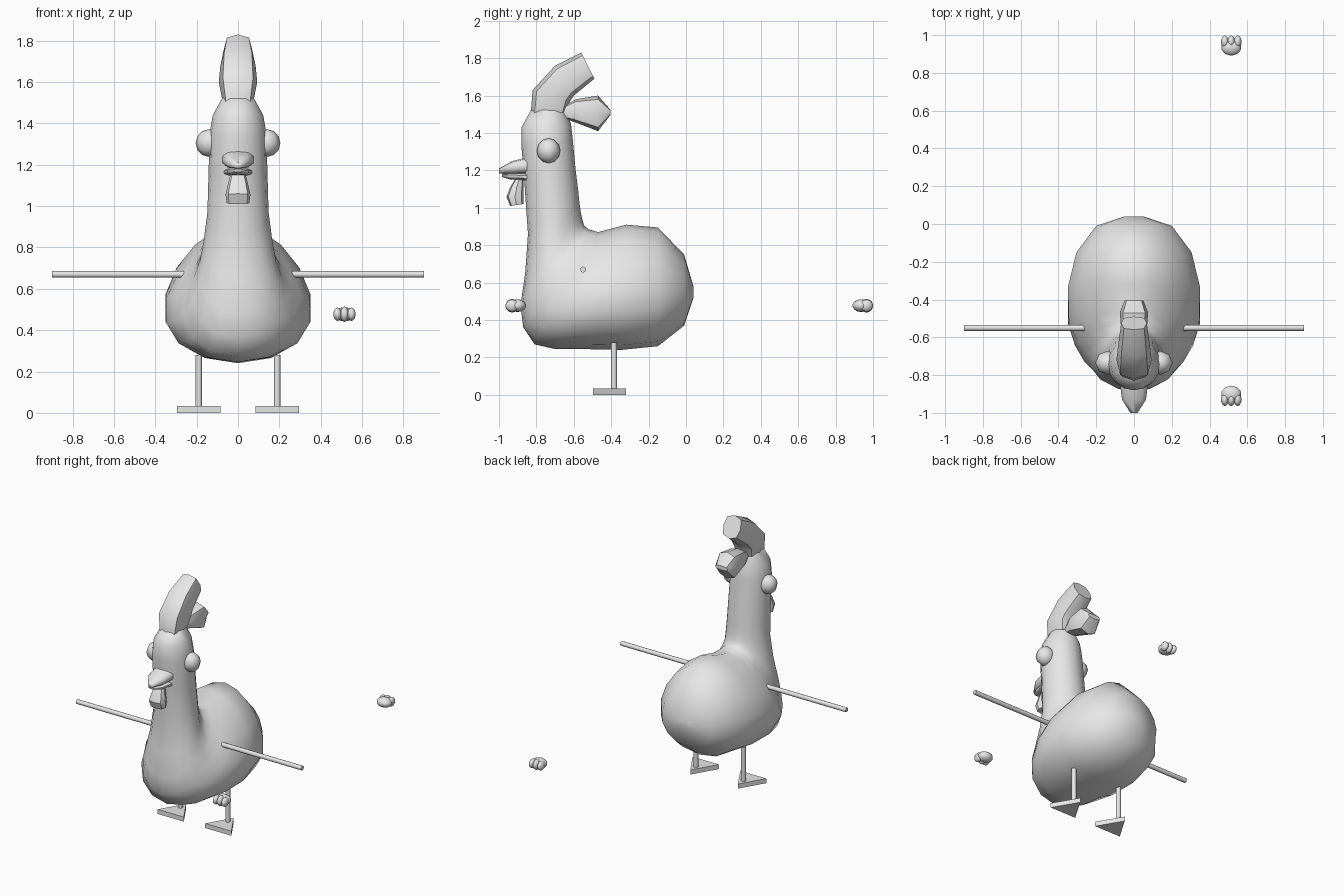
import bpy, bmesh, math
from mathutils import Vector

if "Cube" in bpy.data.objects:
    bpy.data.objects.remove(bpy.data.objects["Cube"])

grey = bpy.data.materials.new("plain grey")
grey.diffuse_color = (0.8, 0.8, 0.8, 1)
grey.use_nodes = True
grey.node_tree.nodes["Principled BSDF"].inputs["Base Color"].default_value = grey.diffuse_color


def finish(name, bm, angle=40):
    bmesh.ops.recalc_face_normals(bm, faces=bm.faces)
    me = bpy.data.meshes.new(name)
    bm.to_mesh(me)
    bm.free()
    me.materials.append(grey)
    ob = bpy.data.objects.new(name, me)
    bpy.context.collection.objects.link(ob)
    bpy.ops.object.select_all(action='DESELECT')
    ob.select_set(True)
    bpy.context.view_layer.objects.active = ob
    bpy.ops.object.shade_smooth_by_angle(angle=math.radians(angle))
    return ob


def loft(name, sections, n=8, power=1.0, angle=40):
    """Skin rings; each section is (y1, z1, y2, z2, half width, low bulge)."""
    bm = bmesh.new()
    rings = []
    for y1, z1, y2, z2, w, k in sections:
        a, b = Vector((0, y1, z1)), Vector((0, y2, z2))
        mid, up = (a + b) / 2, (a - b) / 2
        ring = []
        for i in range(n):
            t = 2 * math.pi * i / n
            c, s = math.cos(t), math.sin(t)
            c2 = math.copysign(abs(c) ** power, c)
            s2 = math.copysign(abs(s) ** power, s)
            ring.append(bm.verts.new(mid + up * c2 + Vector((w * s2 * (1 - k * c), 0, 0))))
        rings.append(ring)
    for r, q in zip(rings, rings[1:]):
        for i in range(n):
            j = (i + 1) % n
            bm.faces.new((r[i], r[j], q[j], q[i]))
    bm.faces.new(rings[0])
    bm.faces.new(rings[-1])
    return finish(name, bm, angle)


def rod(name, a, b, r):
    a, b = Vector(a), Vector(b)
    bm = bmesh.new()
    bmesh.ops.create_cone(bm, cap_ends=True, segments=10, radius1=r, radius2=r, depth=(b - a).length)
    bm.transform((b - a).to_track_quat('Z', 'Y').to_matrix().to_4x4())
    bmesh.ops.translate(bm, vec=(a + b) / 2, verts=bm.verts)
    return finish(name, bm)


def blobs(name, parts, u=10, v=7):
    bm = bmesh.new()
    for centre, size in parts:
        new = bmesh.ops.create_uvsphere(bm, u_segments=u, v_segments=v, radius=1)["verts"]
        bmesh.ops.scale(bm, vec=size, verts=new)
        bmesh.ops.translate(bm, vec=centre, verts=new)
    return finish(name, bm, 60)


# Body and neck: one skin from the rump forward and up to the crown
loft("body", [
    (0.04, 0.58, 0.04, 0.52, 0.05, 0),
    (-0.01, 0.75, -0.01, 0.37, 0.20, 0.1),
    (-0.15, 0.895, -0.15, 0.26, 0.305, 0.2),
    (-0.32, 0.91, -0.35, 0.24, 0.35, 0.22),
    (-0.47, 0.87, -0.56, 0.245, 0.345, 0.25),
    (-0.52, 0.885, -0.70, 0.245, 0.305, 0.28),
    (-0.545, 0.905, -0.81, 0.27, 0.255, 0.3),
    (-0.555, 0.94, -0.87, 0.36, 0.215, 0.25),
    (-0.563, 0.98, -0.885, 0.48, 0.185, 0.2),
    (-0.57, 1.03, -0.86, 0.65, 0.165, 0.12),
    (-0.575, 1.08, -0.845, 0.86, 0.148, 0.05),
    (-0.59, 1.20, -0.865, 1.15, 0.142, 0),
    (-0.605, 1.36, -0.88, 1.33, 0.138, 0),
    (-0.615, 1.45, -0.88, 1.43, 0.122, 0),
    (-0.65, 1.53, -0.83, 1.52, 0.075, 0)], n=16, angle=60)

# Comb: a curled front horn and a short rear lobe
loft("comb_horn", [
    (-0.83, 1.505, -0.64, 1.51, 0.075, 0),
    (-0.82, 1.63, -0.62, 1.57, 0.093, 0),
    (-0.70, 1.76, -0.60, 1.60, 0.085, 0),
    (-0.56, 1.83, -0.49, 1.69, 0.068, 0)], n=8, power=0.7)
loft("comb_lobe", [
    (-0.66, 1.54, -0.66, 1.48, 0.04, 0),
    (-0.59, 1.58, -0.60, 1.46, 0.065, 0),
    (-0.47, 1.60, -0.47, 1.41, 0.075, 0),
    (-0.405, 1.525, -0.405, 1.495, 0.05, 0)], n=8, power=0.7)

# Beak halves and wattle
loft("upper_beak", [
    (-0.85, 1.27, -0.85, 1.18, 0.077, 0),
    (-0.93, 1.25, -0.93, 1.18, 0.066, 0),
    (-1.0, 1.21, -1.0, 1.183, 0.02, 0)], n=10, power=0.8, angle=60)
loft("lower_beak", [
    (-0.85, 1.185, -0.85, 1.145, 0.07, 0),
    (-0.94, 1.185, -0.94, 1.152, 0.055, 0),
    (-0.985, 1.18, -0.985, 1.165, 0.025, 0)], n=10, power=0.8, angle=60)
loft("wattle", [
    (-0.87, 1.16, -0.91, 1.16, 0.035, 0),
    (-0.87, 1.11, -0.94, 1.11, 0.048, 0),
    (-0.87, 1.05, -0.96, 1.06, 0.06, 0),
    (-0.87, 1.02, -0.94, 1.01, 0.055, 0)], n=8, power=0.7)

for s, side in ((-1, "left"), (1, "right")):
    blobs(side + "_eye", [((s * 0.14, -0.735, 1.305), (0.065, 0.063, 0.067))], 8, 6)
    rod(side + "_wing_rod", (s * 0.25, -0.55, 0.67), (s * 0.9, -0.55, 0.67), 0.016)
    rod(side + "_leg", (s * 0.19, -0.385, 0.02), (s * 0.19, -0.385, 0.28), 0.016)
    # Triangular foot, wide at the front
    bm = bmesh.new()
    tri = [bm.verts.new((s * 0.19 + x, y, 0)) for x, y in ((-0.105, -0.497), (0.105, -0.497), (0, -0.32))]
    f = bm.faces.new(tri)
    top = bmesh.ops.extrude_face_region(bm, geom=[f])["geom"]
    bmesh.ops.translate(bm, vec=(0, 0, 0.033), verts=[v for v in top if isinstance(v, bmesh.types.BMVert)])
    finish(side + "_foot", bm, 30)

# Loose hands: palm with three fingers pointing outward
for d, cy, name in ((-1, -0.9, "front_hand"), (1, 0.935, "back_hand")):
    parts = [((0.515, cy, 0.477), (0.055, 0.045, 0.034))]
    for i in (-1, 0, 1):
        parts.append(((0.515 + i * 0.034, cy + d * 0.03, 0.477), (0.021, 0.035, 0.037 if i == 0 else 0.032)))
    blobs(name, parts)
